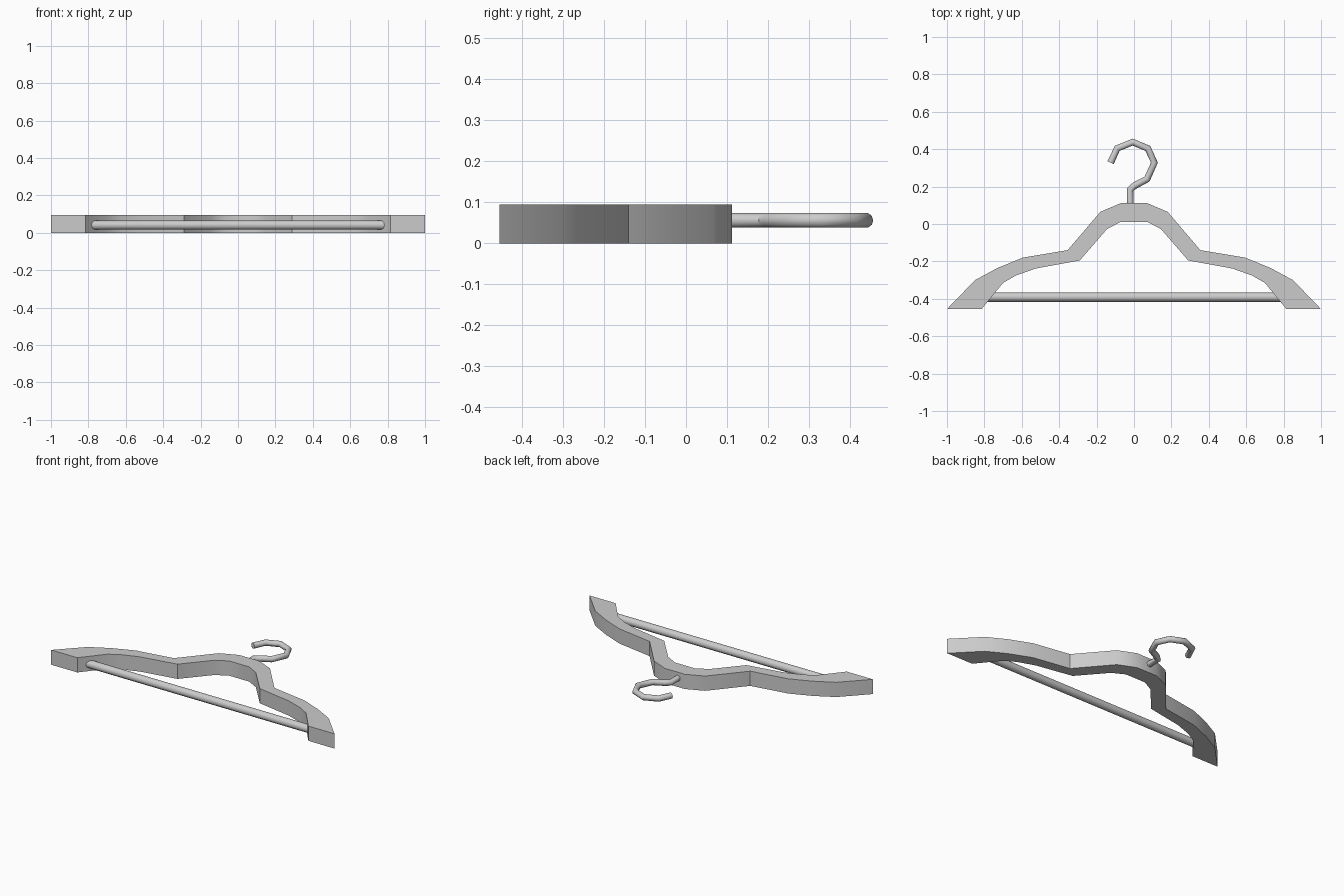
import bpy, bmesh
from mathutils import Vector

if "Cube" in bpy.data.objects:
    bpy.data.objects.remove(bpy.data.objects["Cube"])


def smooth(obj, angle=0.6):
    bpy.ops.object.select_all(action='DESELECT')
    obj.select_set(True)
    bpy.context.view_layer.objects.active = obj
    bpy.ops.object.shade_smooth_by_angle(angle=angle)


def tube(name, path, radius, z, angle):
    # round rod swept along a flat path
    curve = bpy.data.curves.new(name, 'CURVE')
    curve.dimensions = '3D'
    curve.bevel_depth = radius
    curve.bevel_resolution = 3
    curve.use_fill_caps = True
    spline = curve.splines.new('POLY')
    spline.points.add(len(path) - 1)
    for p, (x, y) in zip(spline.points, path):
        p.co = (x, y, z, 1)
    obj = bpy.data.objects.new(name, curve)
    bpy.context.collection.objects.link(obj)
    bpy.ops.object.select_all(action='DESELECT')
    obj.select_set(True)
    bpy.context.view_layer.objects.active = obj
    bpy.ops.object.convert(target='MESH')
    obj = bpy.context.object
    obj.name = name
    smooth(obj, angle)
    return obj


# shoulder body: paired outer and inner edge points, tip to centre, mirrored
THICK = 0.094
outer = [(1, -.455), (.85, -.30), (.73, -.235), (.595, -.18), (.355, -.14), (.18, .065), (.07, .112)]
inner = [(.815, -.455), (.70, -.315), (.63, -.275), (.525, -.238), (.29, -.195), (.145, -.028), (.07, .012)]
outer += [(-x, y) for x, y in reversed(outer)]
inner += [(-x, y) for x, y in reversed(inner)]

bm = bmesh.new()
o = [bm.verts.new((x, y, 0)) for x, y in outer]
i = [bm.verts.new((x, y, 0)) for x, y in inner]
for k in range(len(o) - 1):
    bm.faces.new((o[k], o[k + 1], i[k + 1], i[k]))
ext = bmesh.ops.extrude_face_region(bm, geom=bm.faces[:])
top = [v for v in ext['geom'] if isinstance(v, bmesh.types.BMVert)]
bmesh.ops.translate(bm, verts=top, vec=Vector((0, 0, THICK)))
bmesh.ops.recalc_face_normals(bm, faces=bm.faces[:])
mesh = bpy.data.meshes.new("shoulder_body")
bm.to_mesh(mesh)
bm.free()
body = bpy.data.objects.new("shoulder_body", mesh)
bpy.context.collection.objects.link(body)
smooth(body)

# trouser bar
tube("trouser_bar", [(-.80, -.391), (.80, -.391)], .025, .041, 0.9)

# hook: short stem, then an octagonal loop left open
tube("hook", [(-.02, .09), (-.02, .185), (.005, .206), (.07, .24), (.109, .328),
              (.074, .404), (-.007, .438), (-.09, .404), (-.125, .328)],
     .0185, .056, 0.9)
